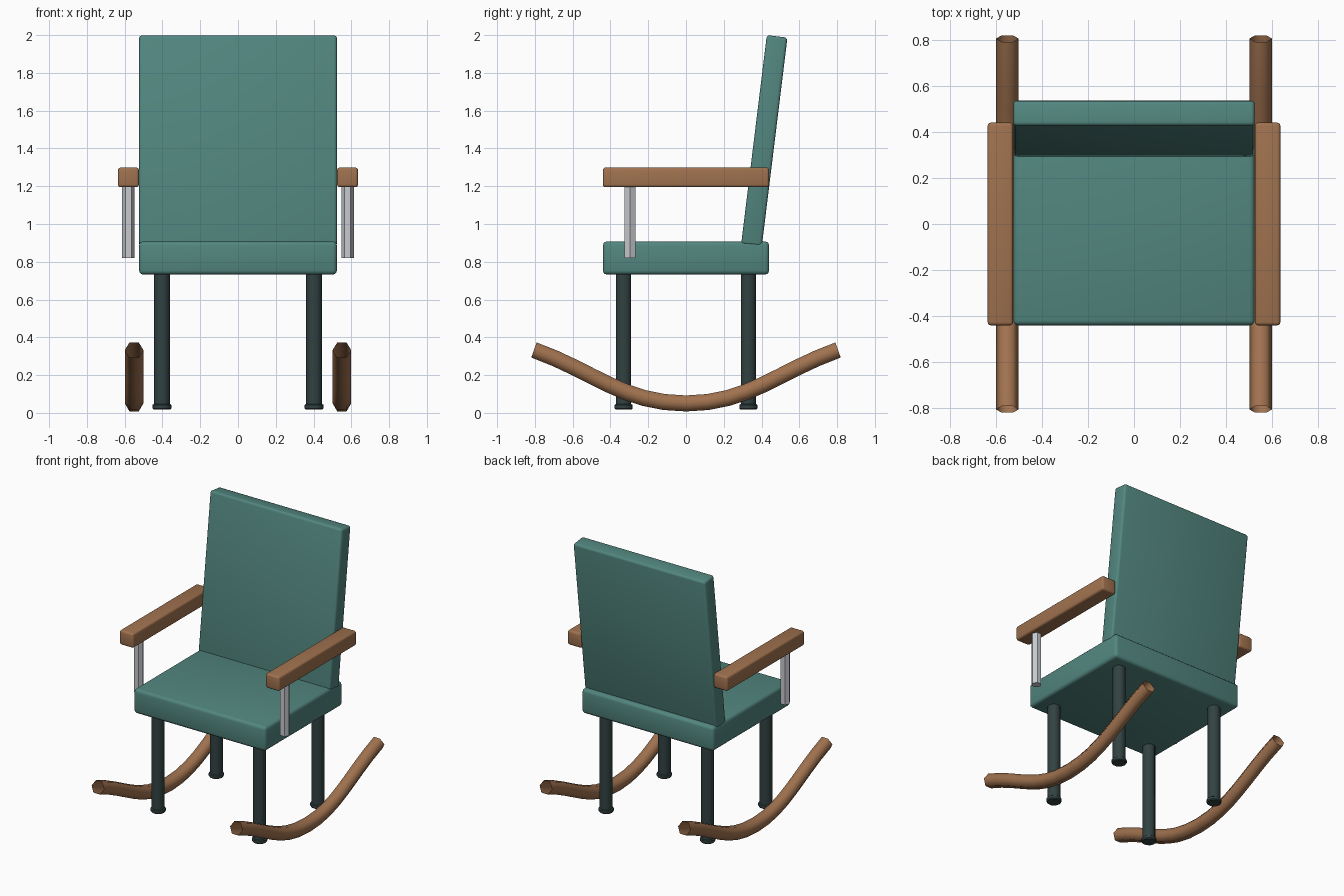
import bpy, bmesh, math
from mathutils import Vector

if "Cube" in bpy.data.objects:
    bpy.data.objects.remove(bpy.data.objects["Cube"])


def material(name, rgb):
    m = bpy.data.materials.new(name)
    m.diffuse_color = (*rgb, 1)
    m.use_nodes = True
    m.node_tree.nodes["Principled BSDF"].inputs["Base Color"].default_value = m.diffuse_color
    return m


TEAL = material("teal upholstery", (0.085, 0.238, 0.212))
WOOD = material("brown wood", (0.352, 0.168, 0.078))
DARK = material("dark leg paint", (0.032, 0.054, 0.054))
METAL = material("light metal", (0.57, 0.59, 0.62))


def finish(name, bm, mat, angle=35):
    """Turn a bmesh into a shaded, coloured object."""
    bmesh.ops.recalc_face_normals(bm, faces=bm.faces)
    me = bpy.data.meshes.new(name)
    bm.to_mesh(me)
    bm.free()
    me.materials.append(mat)
    ob = bpy.data.objects.new(name, me)
    bpy.context.collection.objects.link(ob)
    bpy.ops.object.select_all(action='DESELECT')
    ob.select_set(True)
    bpy.context.view_layer.objects.active = ob
    bpy.ops.object.shade_smooth_by_angle(angle=math.radians(angle))
    return ob


def box(name, center, size, bevel, mat, tilt=0):
    """Box with rounded edges, optionally tilted about x."""
    bm = bmesh.new()
    bmesh.ops.create_cube(bm, size=1)
    bmesh.ops.scale(bm, vec=size, verts=bm.verts)
    bmesh.ops.bevel(bm, geom=bm.edges[:], offset=bevel, segments=3,
                    profile=0.5, affect='EDGES')
    ob = finish(name, bm, mat)
    ob.location = center
    ob.rotation_euler.x = math.radians(tilt)
    return ob


def tube(name, rings, sides, mat, capped=True, angle=40):
    """Skin rings given as (center, up direction, radius); corners lie on +-x."""
    bm = bmesh.new()
    loops = []
    for center, up, r in rings:
        loops.append([bm.verts.new(
            Vector(center) + r * (math.cos(a) * Vector((1, 0, 0)) + math.sin(a) * Vector(up)))
            for a in (2 * math.pi * k / sides for k in range(sides))])
    for a, b in zip(loops, loops[1:]):
        for k in range(sides):
            j = (k + 1) % sides
            bm.faces.new((a[k], a[j], b[j], b[k]))
    if capped:
        bm.faces.new(loops[0])
        bm.faces.new(loops[-1])
    return finish(name, bm, mat, angle)


def post(name, x, y, profile, sides, mat):
    """Upright post from (z, radius) pairs."""
    return tube(name, [((x, y, z), (0, 1, 0), r) for z, r in profile], sides, mat)


def rocker_rings(x, steps=8):
    """Rings along a mirrored cubic curve from tip to tip."""
    p = [Vector((0, 0.05)), Vector((0.333, 0.05)), Vector((0.491, 0.222)), Vector((0.805, 0.333))]
    rings = []
    for i in range(-steps, steps + 1):
        t, s = abs(i) / steps, (1 if i >= 0 else -1)
        u = 1 - t
        pos = u**3 * p[0] + 3 * u * u * t * p[1] + 3 * u * t * t * p[2] + t**3 * p[3]
        tan = u * u * (p[1] - p[0]) + 2 * u * t * (p[2] - p[1]) + t * t * (p[3] - p[2])
        tan.normalize()
        rings.append(((x, s * pos.x, pos.y), (0, -s * tan.y, tan.x), 0.049))
    return rings


# Seat cushion and reclined backrest
box("seat", (0, 0, 0.82), (1.048, 0.88, 0.175), 0.022, TEAL)
box("backrest", (0, 0.4145, 1.44), (1.048, 0.11, 1.115), 0.016, TEAL, tilt=-7)

for side, s in (("left", -1), ("right", 1)):
    # Armrest with its front support
    box(f"{side}_armrest", (0.58 * s, 0, 1.247), (0.111, 0.88, 0.104), 0.014, WOOD)
    post(f"{side}_arm_support", 0.58 * s, -0.297, [(0.82, 0.033), (1.21, 0.033)], 6, METAL)
    # Curved rocker with open ends
    tube(f"{side}_rocker", rocker_rings(0.55 * s), 6, WOOD, capped=False, angle=65)
    # Legs with a small foot
    for end, y in (("front", -0.33), ("back", 0.33)):
        post(f"{side}_{end}_leg", 0.403 * s, y, [(0.03, 0.042), (0.75, 0.042)], 10, DARK)
        post(f"{side}_{end}_foot", 0.403 * s, y,
             [(0.018, 0.044), (0.024, 0.05), (0.042, 0.05), (0.046, 0.044)], 10, DARK)
